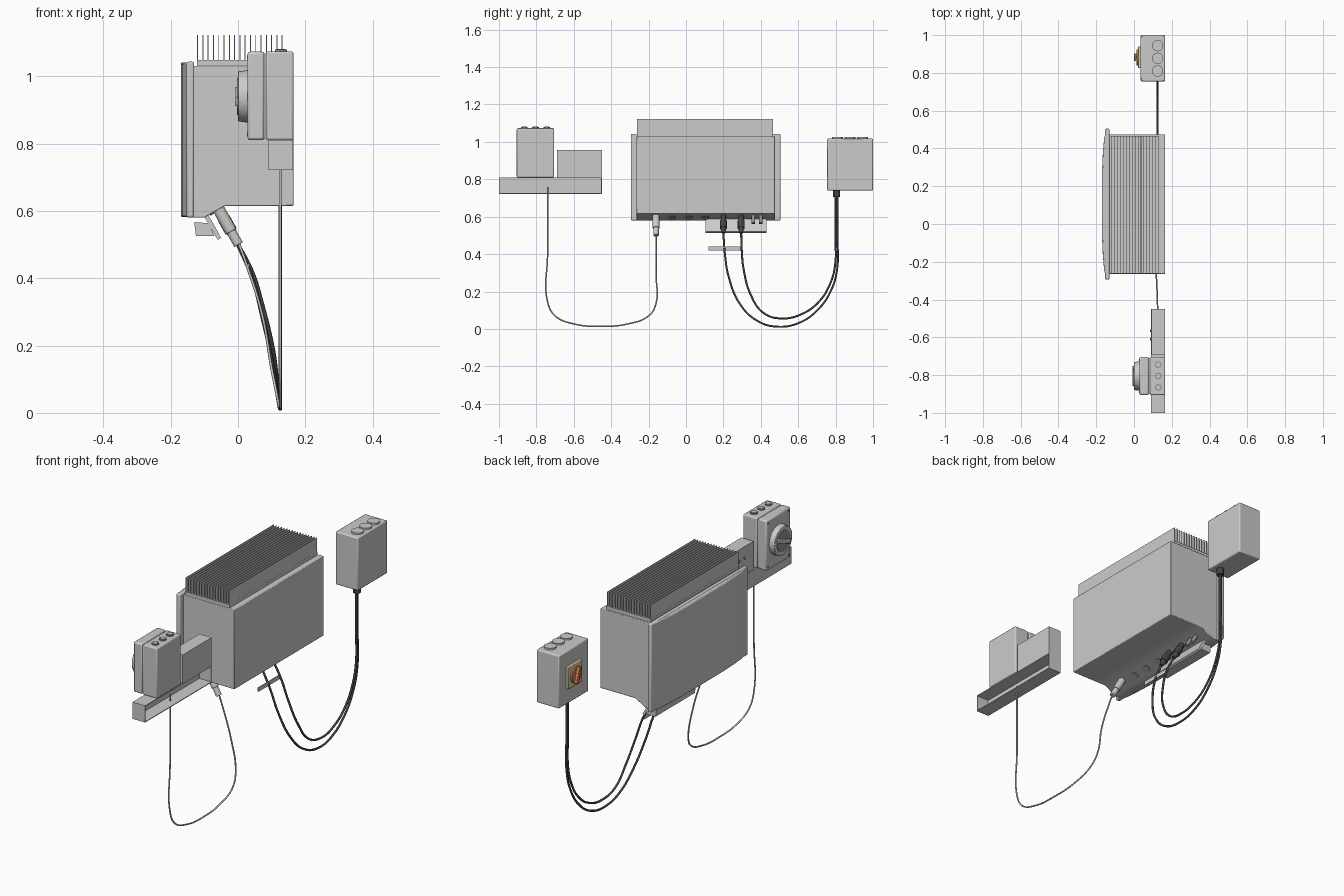
import bpy, bmesh, math
from mathutils import Vector, Matrix

if "Cube" in bpy.data.objects:
    bpy.data.objects.remove(bpy.data.objects["Cube"])


def finish(name, bm, bevel=0, seg=2, color=None, smooth=True):
    bmesh.ops.recalc_face_normals(bm, faces=bm.faces)
    me = bpy.data.meshes.new(name)
    bm.to_mesh(me)
    bm.free()
    ob = bpy.data.objects.new(name, me)
    bpy.context.collection.objects.link(ob)
    if bevel:
        m = ob.modifiers.new("bevel", 'BEVEL')
        m.width, m.segments, m.limit_method = bevel, seg, 'ANGLE'
    if color:
        mat = bpy.data.materials.new(name + "_colour")
        mat.diffuse_color = color
        mat.use_nodes = True
        mat.node_tree.nodes["Principled BSDF"].inputs["Base Color"].default_value = mat.diffuse_color
        me.materials.append(mat)
    if smooth:
        bpy.ops.object.select_all(action='DESELECT')
        ob.select_set(True)
        bpy.context.view_layer.objects.active = ob
        bpy.ops.object.shade_smooth_by_angle()
    return ob


def add_box(bm, x0, x1, y0, y1, z0, z1):
    mat = Matrix.Translation(((x0 + x1) / 2, (y0 + y1) / 2, (z0 + z1) / 2)) \
        @ Matrix.Diagonal((x1 - x0, y1 - y0, z1 - z0, 1))
    bmesh.ops.create_cube(bm, size=1, matrix=mat)


def box(name, *dims, **kw):
    bm = bmesh.new()
    add_box(bm, *dims)
    return finish(name, bm, **kw)


def cyl(name, p0, p1, r, r2=None, n=24, **kw):
    p0, p1 = Vector(p0), Vector(p1)
    d = p1 - p0
    mat = Matrix.Translation((p0 + p1) / 2) @ d.to_track_quat('Z', 'Y').to_matrix().to_4x4()
    bm = bmesh.new()
    bmesh.ops.create_cone(bm, cap_ends=True, segments=n, radius1=r, radius2=r2 or r,
                          depth=d.length, matrix=mat)
    return finish(name, bm, **kw)


def prism(name, pts, offset, **kw):
    bm = bmesh.new()
    f = bm.faces.new([bm.verts.new(p) for p in pts])
    g = bmesh.ops.extrude_face_region(bm, geom=[f])
    bmesh.ops.translate(bm, vec=offset, verts=[v for v in g['geom'] if isinstance(v, bmesh.types.BMVert)])
    return finish(name, bm, **kw)


def cable(name, pts, r, color=None):
    cu = bpy.data.curves.new(name, 'CURVE')
    cu.dimensions = '3D'
    cu.bevel_depth, cu.bevel_resolution, cu.resolution_u = r, 2, 8
    cu.use_fill_caps = True
    sp = cu.splines.new('BEZIER')
    sp.bezier_points.add(len(pts) - 1)
    for b, p in zip(sp.bezier_points, pts):
        b.co = p
        b.handle_left_type = b.handle_right_type = 'AUTO'
    ob = bpy.data.objects.new(name, cu)
    bpy.context.collection.objects.link(ob)
    if color:
        mat = bpy.data.materials.new(name + "_colour")
        mat.diffuse_color = color
        mat.use_nodes = True
        mat.node_tree.nodes["Principled BSDF"].inputs["Base Color"].default_value = mat.diffuse_color
        cu.materials.append(mat)
    bpy.ops.object.select_all(action='DESELECT')
    ob.select_set(True)
    bpy.context.view_layer.objects.active = ob
    bpy.ops.object.convert(target='MESH')


def knob(name, x0, x1, y, z, length, width, angle, color=None):
    # bar handle on a face looking towards -x
    bm = bmesh.new()
    add_box(bm, x0, x1, -length / 2, length / 2, -width / 2, width / 2)
    bmesh.ops.transform(bm, verts=bm.verts, matrix=Matrix.Translation((0, y, z)) @ Matrix.Rotation(angle, 4, 'X'))
    finish(name, bm, bevel=0.003, color=color)


BLACK = (0.06, 0.06, 0.06, 1)
DARK = (0.3, 0.3, 0.3, 1)

# Main housing: side profile with slanted connector panel at the bottom
prism("housing", [(x, -0.265, z) for x, z in
      [(-0.135, 1.03), (0.165, 1.03), (0.165, 0.615), (-0.038, 0.615), (-0.1, 0.58), (-0.135, 0.58)]],
      (0, 0.74, 0), bevel=0.003)

# Front cover: bowed plan profile with flange
prism("front_cover", [(x, 0.105 + y, 0.582) for x, y in
      [(-0.14, -0.39), (-0.15, -0.385), (-0.159, -0.34), (-0.165, -0.27), (-0.169, -0.18), (-0.17, 0),
       (-0.169, 0.18), (-0.165, 0.27), (-0.159, 0.34), (-0.15, 0.385), (-0.14, 0.39)]],
      (0, 0, 0.459), bevel=0.005)
box("cover_flange", -0.153, -0.13, -0.295, 0.505, 0.58, 1.043, bevel=0.006)

# Heat sink with fins
box("heat_sink_base", -0.122, 0.133, -0.262, 0.465, 1.028, 1.048)
bm = bmesh.new()
for i in range(17):
    x = -0.12 + i * 0.0157
    add_box(bm, x - 0.0014, x + 0.0014, -0.262, 0.465, 1.045, 1.122)
finish("heat_sink_fins", bm, smooth=False)

# Connectors leaving the slanted panel
AXIS = Vector((0.49, 0, -0.87))


def port(y, s, shift=0.0):
    return Vector((-0.057, y, 0.604)) + AXIS * s + Vector((0.87, 0, 0.49)) * shift


cyl("ac_plug", port(-0.16, -0.005), port(-0.16, 0.075), 0.018, bevel=0.002)
cyl("ac_plug_sleeve", port(-0.16, 0.07), port(-0.16, 0.12), 0.0145, bevel=0.002)
for i, y in enumerate((-0.075, 0.015, 0.105)):
    cyl(f"blank_plug_{i}", port(y, -0.01, -0.012), port(y, 0.004, -0.012), 0.019, color=DARK)
for i, y in enumerate((0.2, 0.295)):
    cyl(f"dc_gland_{i}", port(y, -0.01), port(y, 0.03), 0.014, color=BLACK)
    cyl(f"dc_gland_nut_{i}", port(y, 0.03), port(y, 0.075), 0.019, n=12, color=BLACK)
    cyl(f"dc_gland_tip_{i}", port(y, 0.075), port(y, 0.105), 0.016, 0.009, color=BLACK)
for i, y in enumerate((0.36, 0.4)):
    cyl(f"spare_port_{i}", port(y, -0.01), port(y, 0.045), 0.01, color=DARK)

# Bracket under the connector panel
prism("bracket_rail", [(x, 0.105, z) for x, z in
      [(-0.13, 0.567), (-0.086, 0.563), (-0.07, 0.525), (-0.125, 0.525)]], (0, 0.325, 0))
prism("bracket_plate", [(x, 0.105, z) for x, z in
      [(-0.1, 0.582), (-0.06, 0.514), (-0.05, 0.52), (-0.088, 0.588)]], (0, 0.325, 0))

# Cables hanging in loops
cable("ac_cable", [(0.0, -0.16, 0.51), (0.022, -0.16, 0.45), (0.072, -0.16, 0.29), (0.1, -0.162, 0.13),
                   (0.112, -0.2, 0.07), (0.12, -0.31, 0.027), (0.125, -0.46, 0.014), (0.125, -0.6, 0.027),
                   (0.125, -0.7, 0.07), (0.125, -0.739, 0.14), (0.125, -0.74, 0.4), (0.125, -0.74, 0.76)], 0.004)
loops = [[(0.2, 0.51), (0.208, 0.4), (0.228, 0.28), (0.288, 0.134), (0.38, 0.044), (0.49, 0.012),
          (0.61, 0.035), (0.706, 0.104), (0.775, 0.205), (0.808, 0.32), (0.809, 0.5), (0.809, 0.74)],
         [(0.295, 0.51), (0.298, 0.42), (0.308, 0.32), (0.345, 0.185), (0.415, 0.085), (0.51, 0.056),
          (0.62, 0.08), (0.71, 0.145), (0.77, 0.24), (0.797, 0.34), (0.798, 0.5), (0.798, 0.74)]]
depth = [-0.005, 0.042, 0.073, 0.105, 0.118, 0.125]
for i, loop in enumerate(loops):
    cable(f"dc_cable_{i}", [(depth[min(k, 5)], y, z) for k, (y, z) in enumerate(loop)], 0.0055, BLACK)
# Cable tags
for i, (a, b) in enumerate(((0.12, 0.208), (0.212, 0.3))):
    box(f"cable_tag_{i}", 0.03, 0.034, a, b, 0.42, 0.442)

# Right isolator box
box("isolator_box", 0.035, 0.165, 0.755, 1.0, 0.74, 1.017, bevel=0.006)
for i, y in enumerate((0.81, 0.877, 0.944)):
    cyl(f"isolator_knockout_{i}", (0.125, y, 1.01), (0.125, y, 1.026), 0.03)
cyl("isolator_gland", (0.125, 0.804, 0.705), (0.125, 0.804, 0.745), 0.019, n=12, color=BLACK)
box("isolator_plate", 0.022, 0.038, 0.825, 0.94, 0.822, 0.937, bevel=0.003, color=(0.7, 0.65, 0.4, 1))
RED = (0.75, 0.22, 0.1, 1)
cyl("isolator_dial", (0.024, 0.882, 0.88), (0.014, 0.882, 0.88), 0.042, color=RED)
knob("isolator_handle", 0.0, 0.02, 0.882, 0.88, 0.085, 0.02, math.radians(105), RED)

# Left rotary switch: two-part case
box("switch_back", 0.083, 0.165, -0.905, -0.705, 0.81, 1.073, bevel=0.006)
box("switch_front", 0.028, 0.079, -0.905, -0.705, 0.81, 1.073, bevel=0.008)
box("switch_seam", 0.07, 0.09, -0.9, -0.71, 0.815, 1.068)
cyl("switch_dial", (0.03, -0.805, 0.94), (0.0, -0.805, 0.94), 0.078, 0.074, n=40, bevel=0.002)
cyl("switch_dial_hub", (0.002, -0.805, 0.94), (-0.003, -0.805, 0.94), 0.055, n=32, color=DARK)
knob("switch_handle", -0.009, 0.0, -0.805, 0.94, 0.105, 0.024, math.radians(20))
for i, (y, z) in enumerate(((-0.89, 1.055), (-0.72, 1.055), (-0.89, 0.828), (-0.72, 0.828))):
    cyl(f"switch_screw_{i}", (0.03, y, z), (0.026, y, z), 0.006, n=12, color=DARK)
for i, y in enumerate((-0.865, -0.805, -0.745)):
    cyl(f"switch_knockout_{i}", (0.128, y, 1.07), (0.128, y, 1.079), 0.018, color=DARK)
    cyl(f"switch_knockout_cap_{i}", (0.128, y, 1.07), (0.128, y, 1.081), 0.012)

# Meter box with small indicators
box("meter_box", 0.092, 0.163, -0.69, -0.45, 0.81, 0.957)
for i, y in enumerate((-0.61, -0.565)):
    cyl(f"meter_indicator_{i}", (0.095, y, 0.9), (0.085, y, 0.9), 0.006, n=12, color=(0.2, 0.5, 0.25, 1))

# Wiring tray, open at the back
bm = bmesh.new()
t = 0.004
add_box(bm, 0.09, 0.09 + t, -1, -0.45, 0.722, 0.81)
for z in (0.722, 0.81 - t):
    add_box(bm, 0.09, 0.163, -1, -0.45, z, z + t)
for y in (-1, -0.45 - t):
    add_box(bm, 0.09, 0.163, y, y + t, 0.722, 0.81)
finish("wiring_tray", bm, smooth=False)
